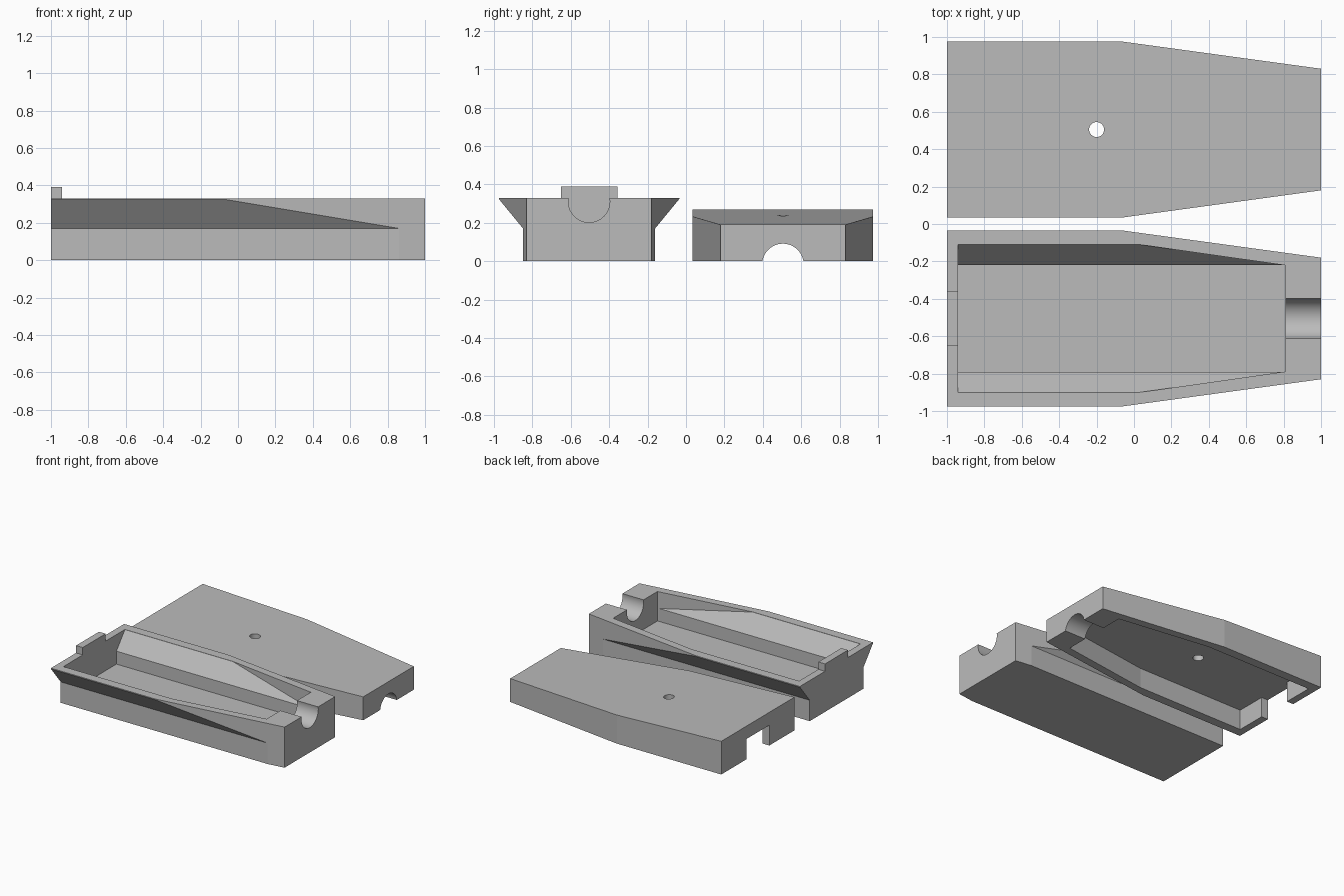
import bpy
import bmesh
import math
from mathutils import Matrix

cube = bpy.data.objects.get("Cube")
if cube:
    bpy.data.objects.remove(cube, do_unlink=True)

TRAY_Y, LID_Y = -0.505, 0.505
TRAY_TOP = 0.33
BACK, FRONT = -0.94, 0.81          # cavity ends along x

grey = bpy.data.materials.new("plain_grey")
grey.use_nodes = True
grey.diffuse_color = (0.5, 0.5, 0.5, 1)
grey.node_tree.nodes["Principled BSDF"].inputs["Base Color"].default_value = (0.5, 0.5, 0.5, 1)


def make_object(name, bm):
    bmesh.ops.recalc_face_normals(bm, faces=bm.faces[:])
    mesh = bpy.data.meshes.new(name)
    bm.to_mesh(mesh)
    bm.free()
    mesh.materials.append(grey)
    obj = bpy.data.objects.new(name, mesh)
    bpy.context.collection.objects.link(obj)
    return obj


def loft(name, bottom, top):
    """Closed solid between two matching loops."""
    bm = bmesh.new()
    a = [bm.verts.new(p) for p in bottom]
    b = [bm.verts.new(p) for p in top]
    bm.faces.new(a)
    bm.faces.new(b)
    for i in range(len(a)):
        j = (i + 1) % len(a)
        bm.faces.new((a[i], a[j], b[j], b[i]))
    return make_object(name, bm)


def tapered(name, y, x0, bend, x1, wide, narrow, z0, top):
    """Plan outline, straight then narrowing; top is a function of x."""
    half = [(x0, wide), (bend, wide), (x1, narrow)]
    plan = [(px, -h) for px, h in half] + [(px, h) for px, h in reversed(half)]
    return loft(name, [(px, y + py, z0) for px, py in plan],
                [(px, y + py, top(px)) for px, py in plan])


def section(name, y, half_profile):
    """Mirrored cross-section run along x."""
    pts = half_profile + [(-h, z) for h, z in reversed(half_profile)]
    return loft(name, [(-1.2, y + h, z) for h, z in pts],
                [(1.2, y + h, z) for h, z in pts])


def box(name, x0, x1, y0, y1, z0, z1):
    plan = [(x0, y0), (x1, y0), (x1, y1), (x0, y1)]
    return loft(name, [(*p, z0) for p in plan], [(*p, z1) for p in plan])


def cylinder(name, centre, radius, depth, along_x=False):
    bm = bmesh.new()
    turn = Matrix.Rotation(math.pi / 2, 4, 'Y') if along_x else Matrix()
    bmesh.ops.create_cone(bm, cap_ends=True, segments=64, radius1=radius, radius2=radius,
                          depth=depth, matrix=Matrix.Translation(centre) @ turn)
    return make_object(name, bm)


def combine(obj, other, operation):
    """Apply one boolean and discard the helper."""
    mod = obj.modifiers.new(operation, 'BOOLEAN')
    mod.operation, mod.object, mod.solver = operation, other, 'EXACT'
    graph = bpy.context.evaluated_depsgraph_get()
    mesh = bpy.data.meshes.new_from_object(obj.evaluated_get(graph))
    obj.modifiers.clear()
    obj.data = mesh
    bpy.data.objects.remove(other, do_unlink=True)


# Tray: tapered block with undercut flared sides
tray = tapered("tray", TRAY_Y, -1, -0.06, 1, 0.47, 0.325, 0, lambda x: TRAY_TOP)
flare = section("flare", TRAY_Y, [(0.344, -0.1), (0.344, 0.17), (0.472, 0.326), (0.472, 0.5)])
combine(tray, flare, 'INTERSECT')

# Tray cavity: upright lower walls, sloping upper walls
cavity = tapered("cavity", TRAY_Y, BACK, 0.03, FRONT, 0.395, 0.284, 0.09, lambda x: 0.45)
slopes = section("slopes", TRAY_Y, [(0.286, 0), (0.286, 0.195), (0.396, TRAY_TOP), (0.396, 0.6)])
combine(cavity, slopes, 'INTERSECT')
combine(tray, cavity, 'DIFFERENCE')

# Round cable channel in the tray end
combine(tray, cylinder("channel", (1, TRAY_Y, 0.31), 0.108, 0.5, True), 'DIFFERENCE')

# Locating tab on the opposite end
box("tray_tab", -1, BACK, TRAY_Y - 0.147, TRAY_Y + 0.147, TRAY_TOP, 0.39)

# Lid: same outline with a sloping top, hollow underneath
lid = tapered("lid", LID_Y, -1, -0.06, 1, 0.47, 0.325, 0, lambda x: 0.23 - 0.04 * x)
hollow = tapered("hollow", LID_Y, BACK, 0.03, FRONT, 0.395, 0.284, -0.2, lambda x: 0.165)
combine(lid, hollow, 'DIFFERENCE')

# Lid notch for the tab, half channel and top hole
combine(lid, box("notch", -1.1, -0.9, LID_Y - 0.147, LID_Y + 0.147, -0.1, 0.165), 'DIFFERENCE')
combine(lid, cylinder("half_channel", (1, LID_Y, -0.017), 0.108, 0.5, True), 'DIFFERENCE')
combine(lid, cylinder("hole", (-0.2, LID_Y, 0.2), 0.04, 0.5), 'DIFFERENCE')

# Smooth round channels, crisp edges elsewhere
bpy.ops.object.select_all(action='DESELECT')
for part in (tray, lid):
    part.select_set(True)
    bpy.context.view_layer.objects.active = part
bpy.ops.object.shade_smooth_by_angle(angle=math.radians(6))
